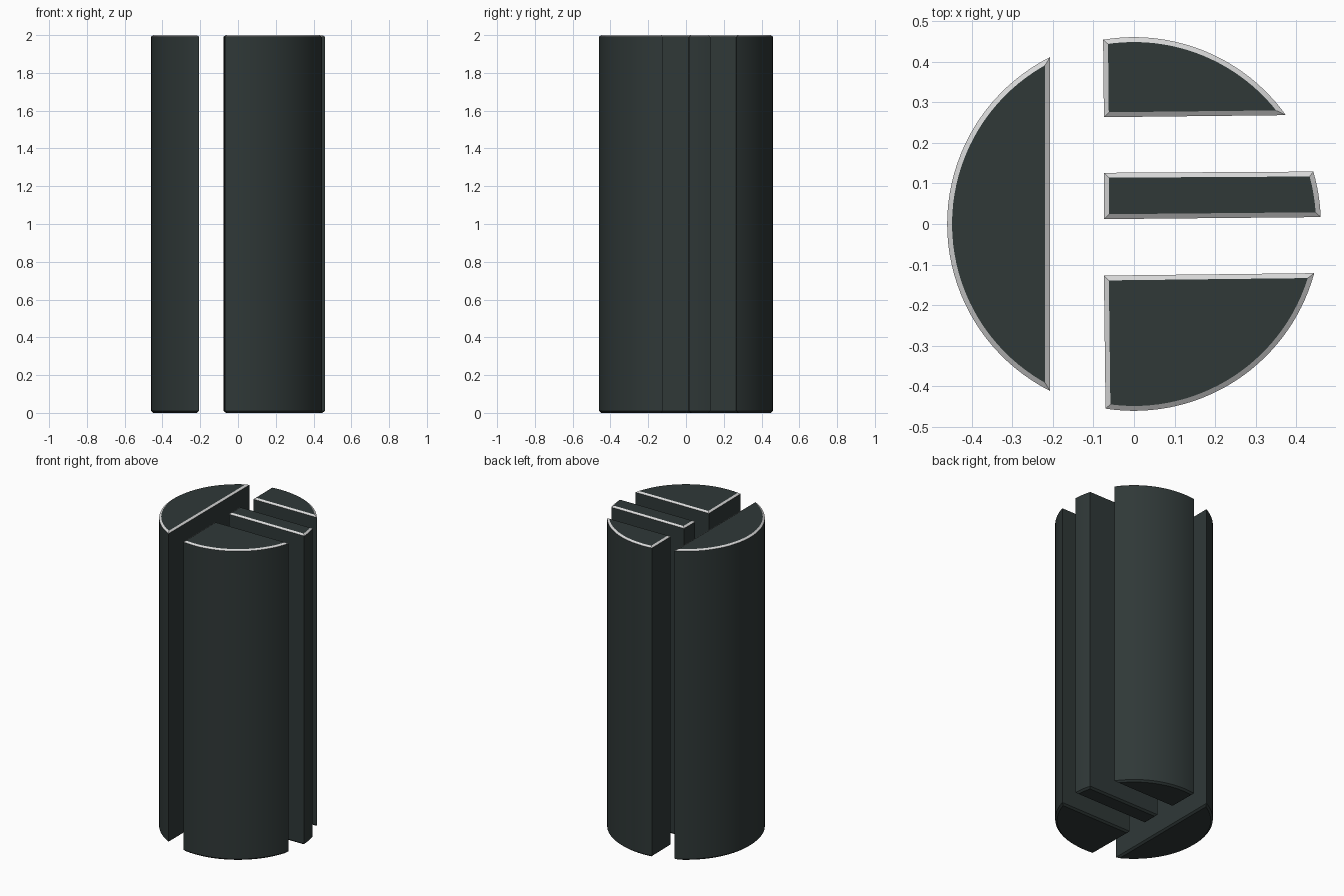
import bpy, bmesh, math

if "Cube" in bpy.data.objects:
    bpy.data.objects.remove(bpy.data.objects["Cube"])

R, H = 0.46, 2.0
RIM_W, RIM_H = 0.012, 0.008


def material(name, rgb):
    m = bpy.data.materials.new(name)
    m.diffuse_color = (*rgb, 1.0)
    m.use_nodes = True
    m.node_tree.nodes["Principled BSDF"].inputs["Base Color"].default_value = m.diffuse_color
    return m


dark = material("dark_slate", (0.029, 0.040, 0.039))
light = material("light_grey", (0.68, 0.68, 0.68))


def arc(start, end, steps):
    """Points on the outer circle, counter-clockwise."""
    return [(R * math.cos(start + (end - start) * i / steps),
             R * math.sin(start + (end - start) * i / steps)) for i in range(steps + 1)]


def at_x(x):
    return math.acos(x / R)


def at_y(y):
    return math.asin(y / R)


def column(name, outline):
    """Upright prism with a light chamfer on top and a dark one below."""
    bm = bmesh.new()
    low, high = RIM_H * 1.3, H - RIM_H
    bottom = [bm.verts.new((x, y, low)) for x, y in outline]
    top = [bm.verts.new((x, y, high)) for x, y in outline]
    n = len(outline)
    for i in range(n):
        j = (i + 1) % n
        bm.faces.new((bottom[i], bottom[j], top[j], top[i]))
    top_cap = bm.faces.new(top)
    bottom_cap = bm.faces.new(bottom[::-1])
    bm.normal_update()
    rim = bmesh.ops.inset_individual(bm, faces=[top_cap], thickness=RIM_W,
                                     depth=RIM_H, use_even_offset=True)
    for f in rim["faces"]:
        f.material_index = 1
    top_cap.material_index = 0
    bmesh.ops.inset_individual(bm, faces=[bottom_cap], thickness=RIM_W,
                               depth=low, use_even_offset=True)
    # settle the caps exactly on their planes
    for v in top_cap.verts:
        v.co.z = H
    for v in bottom_cap.verts:
        v.co.z = 0.0
    mesh = bpy.data.meshes.new(name)
    bm.to_mesh(mesh)
    bm.free()
    mesh.materials.append(dark)
    mesh.materials.append(light)
    obj = bpy.data.objects.new(name, mesh)
    bpy.context.collection.objects.link(obj)
    bpy.ops.object.select_all(action='DESELECT')
    obj.select_set(True)
    bpy.context.view_layer.objects.active = obj
    bpy.ops.object.shade_smooth_by_angle(angle=math.radians(25))


# left circle segment
a = at_x(-0.207)
column("left_segment", arc(a, 2 * math.pi - a, 40))

# back right segment
column("back_segment", [(-0.074, 0.263)] + arc(at_y(0.268), at_x(-0.076), 24))

# narrow middle bar
column("middle_bar", [(-0.074, 0.126), (-0.074, 0.012)] + arc(at_y(0.017), at_y(0.129), 6))

# front right segment
column("front_segment", [(-0.074, -0.127)] + arc(-at_x(-0.070), at_y(-0.121), 30))
